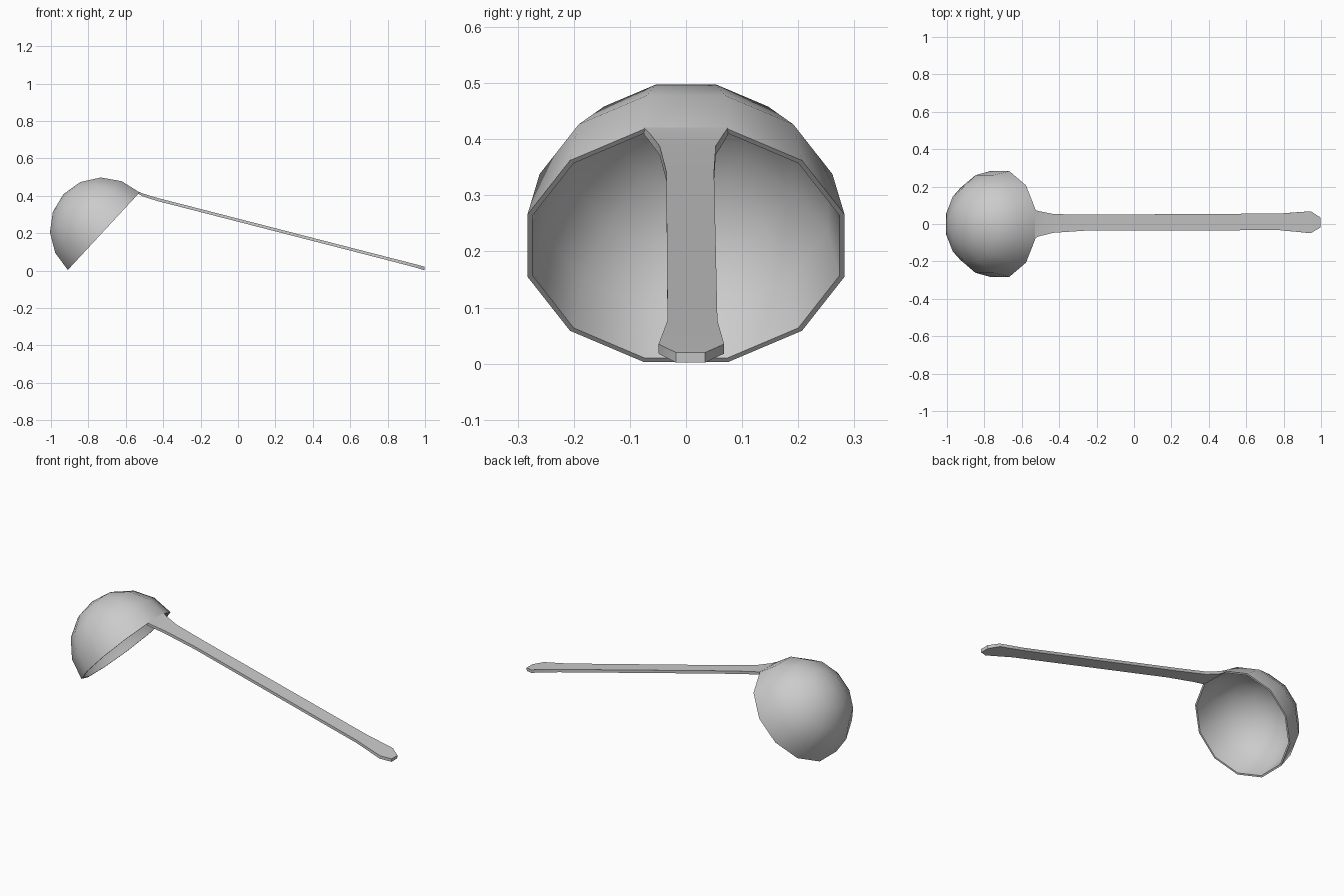
import bpy, bmesh, math
from mathutils import Vector

if "Cube" in bpy.data.objects:
    bpy.data.objects.remove(bpy.data.objects["Cube"])

metal = bpy.data.materials.new("light grey metal")
metal.diffuse_color = (0.6, 0.6, 0.6, 1)
metal.use_nodes = True
metal.node_tree.nodes["Principled BSDF"].inputs["Base Color"].default_value = metal.diffuse_color


def finish(bm, name, angle):
    bmesh.ops.recalc_face_normals(bm, faces=bm.faces)
    me = bpy.data.meshes.new(name)
    bm.to_mesh(me)
    bm.free()
    ob = bpy.data.objects.new(name, me)
    bpy.context.collection.objects.link(ob)
    me.materials.append(metal)
    bpy.ops.object.select_all(action='DESELECT')
    ob.select_set(True)
    bpy.context.view_layer.objects.active = ob
    bpy.ops.object.shade_smooth_by_angle(angle=math.radians(angle))
    return ob


# Bowl: twelve-sided hemispherical shell, mouth tipped down toward the handle
SIDES, RINGS = 12, 4
centre = Vector((-0.718, 0, 0.2105))
u = Vector((0.68, 0, 0.734)).normalized()
v = Vector((0, 1, 0))
n = u.cross(v)


def dome(bm, r):
    rings = []
    for i in range(RINGS):
        e = math.pi / 2 * i / RINGS
        ring = []
        for k in range(SIDES):
            a = 2 * math.pi * (k + 0.5) / SIDES
            ring.append(bm.verts.new(centre + r * (math.cos(e) * (math.cos(a) * u + math.sin(a) * v)
                                                   + math.sin(e) * n)))
        rings.append(ring)
    pole = bm.verts.new(centre + r * n)
    for k in range(SIDES):
        j = (k + 1) % SIDES
        for lo, hi in zip(rings, rings[1:]):
            bm.faces.new((lo[k], lo[j], hi[j], hi[k]))
        bm.faces.new((rings[-1][k], rings[-1][j], pole))
    return rings[0]


bm = bmesh.new()
outer, inner = dome(bm, 0.2925), dome(bm, 0.283)
for k in range(SIDES):
    j = (k + 1) % SIDES
    bm.faces.new((outer[k], outer[j], inner[j], inner[k]))
finish(bm, "bowl", 45)

# Handle: flat strip flaring into the rim and into a blunt tip
# stations: x, y low, y high, top z, thickness
stations = [
    (-0.530, -0.075, 0.075, 0.421, 0.012),
    (-0.505, -0.065, 0.068, 0.411, 0.015),
    (-0.430, -0.047, 0.053, 0.388, 0.016),
    (-0.250, -0.035, 0.050, 0.342, 0.016),
    (0.780, -0.033, 0.056, 0.077, 0.016),
    (0.945, -0.049, 0.068, 0.035, 0.017),
    (0.998, -0.018, 0.034, 0.020, 0.018),
]
bm = bmesh.new()
loops = []
for x, y0, y1, z, t in stations:
    loops.append([bm.verts.new(p) for p in
                  ((x, y0, z), (x, y1, z), (x - 0.002, y1, z - t), (x - 0.002, y0, z - t))])
for a, b in zip(loops, loops[1:]):
    for k in range(4):
        j = (k + 1) % 4
        bm.faces.new((a[k], a[j], b[j], b[k]))
bm.faces.new(loops[0])
bm.faces.new(loops[-1])
finish(bm, "handle", 45)
